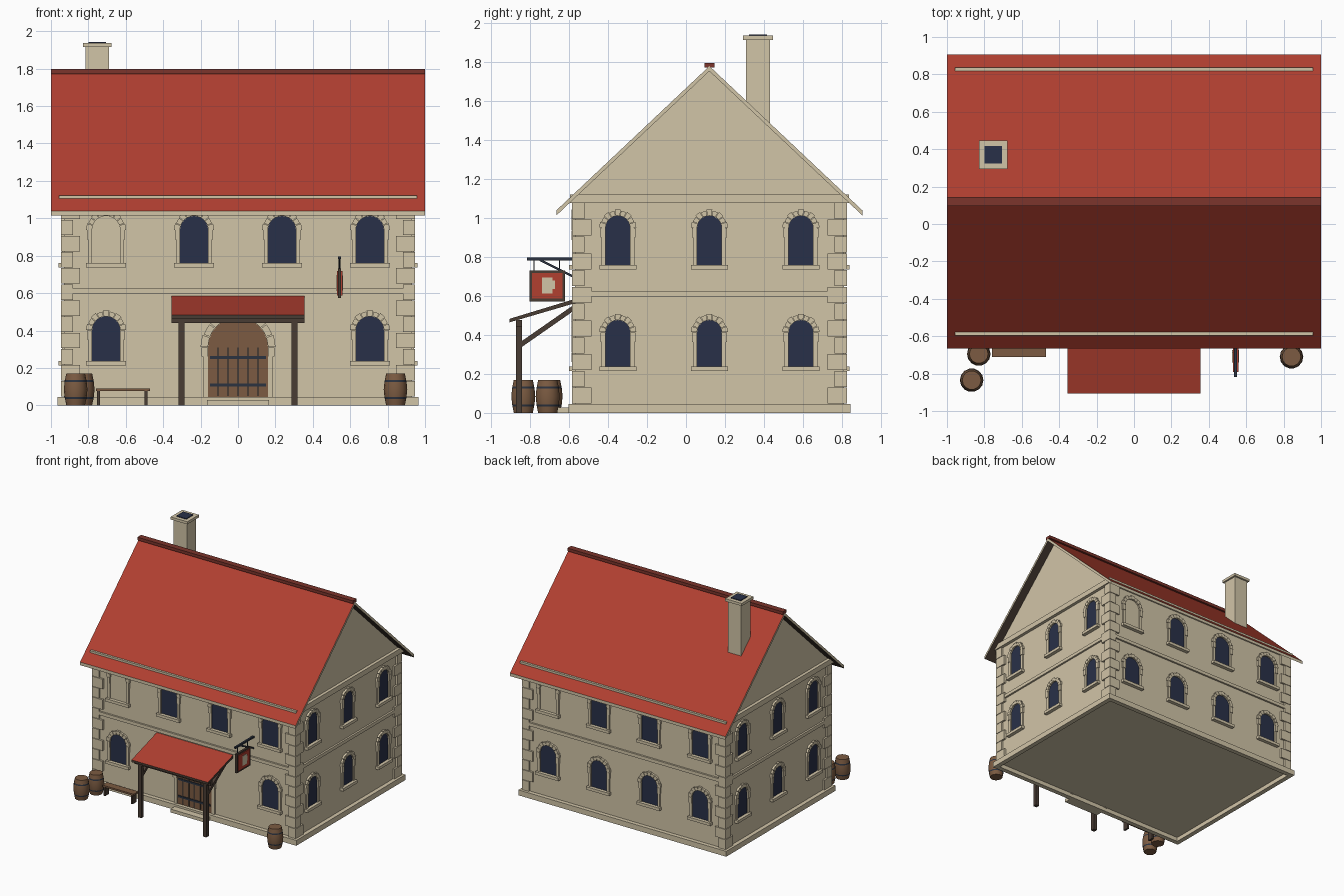
import bpy, bmesh
from math import cos, sin, pi
from mathutils import Matrix, Vector

if "Cube" in bpy.data.objects:
    bpy.data.objects.remove(bpy.data.objects["Cube"])


def colour(name, r, g, b):
    m = bpy.data.materials.new(name)
    m.use_nodes = True
    m.diffuse_color = (r, g, b, 1)
    m.node_tree.nodes["Principled BSDF"].inputs["Base Color"].default_value = (r, g, b, 1)
    return m


STONE = colour("pale stone", 0.64, 0.555, 0.39)
RED = colour("red roof tile", 0.44, 0.05, 0.03)
DARK_RED = colour("dark ridge tile", 0.2, 0.035, 0.025)
GLASS = colour("dark blue glass", 0.022, 0.03, 0.065)
WOOD = colour("brown wood", 0.2, 0.105, 0.054)
TIMBER = colour("dark timber", 0.066, 0.045, 0.034)
IRON = colour("dark iron", 0.024, 0.032, 0.05)

MID = 0.12                # centre of the house in y
HX, HY = 0.93, 0.69       # half sizes of the walls
RIDGE, SLOPE = 1.78, 0.943


def finish(name, bm, *mats):
    bmesh.ops.recalc_face_normals(bm, faces=bm.faces)
    me = bpy.data.meshes.new(name)
    bm.to_mesh(me)
    bm.free()
    for m in mats:
        me.materials.append(m)
    ob = bpy.data.objects.new(name, me)
    bpy.context.collection.objects.link(ob)
    return ob


def prisms(name, solids, mat, M=Matrix(), top=None, under=None):
    """Extrude outlines (points, near, far) in frame M; top and under colour sloping faces."""
    bm = bmesh.new()
    for pts, near, far in solids:
        a = [bm.verts.new(M @ Vector((u, v, near))) for u, v in pts]
        b = [bm.verts.new(M @ Vector((u, v, far))) for u, v in pts]
        bm.faces.new(a)
        bm.faces.new(b)
        for i in range(len(pts)):
            j = (i + 1) % len(pts)
            bm.faces.new((a[i], a[j], b[j], b[i]))
    bmesh.ops.recalc_face_normals(bm, faces=bm.faces)
    if top:
        for f in bm.faces:
            f.material_index = 1 if f.normal.z > 0.3 else 2 if f.normal.z < -0.3 else 0
    return finish(name, bm, mat, *([top, under] if top else []))


def rect(u0, u1, v0, v1):
    return [(u0, v0), (u1, v0), (u1, v1), (u0, v1)]


def box(name, x, y, z, mat):
    return prisms(name, [(rect(*x, *y), *z)], mat)


def beam(name, a, b, w, mat):
    a, b = Vector(a), Vector(b)
    M = Matrix.Translation(a) @ (b - a).to_track_quat('Z', 'Y').to_matrix().to_4x4()
    return prisms(name, [(rect(-w / 2, w / 2, -w / 2, w / 2), 0, (b - a).length)], mat, M)


def arc(u, z, r, start=0.0, end=pi, n=12):
    return [(u + r * cos(start + (end - start) * i / n),
             z + r * sin(start + (end - start) * i / n)) for i in range(n + 1)]


def arch(u, z0, spring, r):
    return [(u - r, z0), (u + r, z0)] + arc(u, spring, r)


def surround(name, u, z0, spring, r, w, M):
    """Jambs and wedge-shaped arch stones around an opening."""
    solids = [(rect(u + s * r, u + s * (r + w * 0.8), z0, spring), -0.01, 0.012) for s in (-1, 1)]
    n = 9
    for i in range(n):
        a, b = pi * i / n + 0.015, pi * (i + 1) / n - 0.015
        out = r + w + (0.005 if i % 2 == 0 else 0)
        solids.append((arc(u, spring, r, a, b, 2) + arc(u, spring, out, b, a, 2), -0.01, 0.017))
    for s in (-1, 1):
        solids.append((rect(u + s * r, u + s * (r + w), spring - 0.05, spring), -0.01, 0.017))
    prisms(name, solids, STONE, M)


def window(name, u, z0, top, r, M, blind=False):
    spring = top - r
    surround(name + "_surround", u, z0, spring, r, 0.027, M)
    prisms(name + "_pane", [(arch(u, z0, spring, r), -0.005, 0.003)], STONE if blind else GLASS, M)
    prisms(name + "_sill", [(rect(u - r - 0.032, u + r + 0.032, z0 - 0.024, z0), -0.01, 0.03)], STONE, M)


def wall_frame(turn, dist):
    """Frame with u along the wall, v up and w outwards."""
    face = Matrix(((1, 0, 0, 0), (0, 0, -1, -dist), (0, 1, 0, 0), (0, 0, 0, 1)))
    return Matrix.Translation((0, MID, 0)) @ Matrix.Rotation(turn * pi / 2, 4, 'Z') @ face


ALONG_X = Matrix(((0, 0, 1, 0), (1, 0, 0, MID), (0, 1, 0, 0), (0, 0, 0, 1)))

# Walls with gables reaching into the roof slab; the floor is raised inside the plinth
FLOOR = 0.035
shoulder = RIDGE - SLOPE * HY - 0.02
prisms("walls", [([(-HY, FLOOR), (HY, FLOOR), (HY, shoulder), (0, RIDGE - 0.02), (-HY, shoulder)], -HX, HX)],
       STONE, ALONG_X)


# Plinth ring, string course and cornice
def band(name, out, z0, z1):
    box(name, (-HX - out, HX + out), (MID - HY - out, MID + HY + out), (z0, z1), STONE)


for turn in range(4):
    dist, half = ((HY, HX), (HX, HY))[turn % 2]
    prisms("plinth", [(rect(-half - 0.034, half + 0.034, 0, 0.045), -0.005, 0.034)], STONE,
           wall_frame(turn, dist))
band("string_course", 0.015, 0.597, 0.625)
band("cornice", 0.026, 1.078, 1.122)

# Corner stones, alternating long and short
COURSES = 12
step = (1.08 - 0.045) / COURSES
for sx in (-1, 1):
    for sy in (-1, 1):
        stones = []
        for i in range(COURSES):
            lx, ly = (0.1, 0.065) if i % 2 else (0.065, 0.1)
            x, y = sx * (HX + 0.016), MID + sy * (HY + 0.016)
            z = 0.045 + i * step
            stones.append((rect(x, x - sx * lx, y, y - sy * ly), z + 0.002, z + step - 0.002))
        prisms("corner_stones", stones, STONE)

# Windows on all four sides; one upper opening is walled up on each long side
for turn in range(4):
    long_side = turn % 2 == 0
    M = wall_frame(turn, HY if long_side else HX)
    places = (-0.705, -0.235, 0.235, 0.705) if long_side else (-0.47, 0, 0.47)
    r = 0.075 if long_side else 0.063
    for u in places:
        window("upper_window", u, 0.76, 1.012, r, M, long_side and u == places[0])
        if turn or abs(u) > 0.5:
            window("lower_window", u, 0.238, 0.476, r, M)

# Roof: slab with stone edges, tiled above and timber below, and ridge tiles
EDGE = 0.785
eave = RIDGE - SLOPE * EDGE
prisms("roof", [([(-EDGE, eave), (0, RIDGE), (EDGE, eave), (EDGE, eave - 0.026),
                  (0, RIDGE - 0.026), (-EDGE, eave - 0.026)], -1, 1)], STONE, ALONG_X, RED, TIMBER)
box("ridge_tiles", (-1, 1), (MID - 0.025, MID + 0.025), (1.772, 1.797), DARK_RED)

# Chimney
cx, cy = -0.753, 0.37


def stack(name, half, z0, z1, mat):
    box(name, (cx - half, cx + half), (cy - half, cy + half), (z0, z1), mat)


stack("chimney", 0.062, 1.4, 1.92, STONE)
stack("chimney_cap", 0.077, 1.915, 1.937, STONE)
stack("chimney_flue", 0.046, 1.93, 1.943, GLASS)

# Door with bars, iron straps, stone arch and step
M = wall_frame(0, HY)
surround("door_surround", 0, 0.03, 0.31, 0.16, 0.035, M)
prisms("door", [(arch(0, 0.03, 0.31, 0.16), -0.005, 0.006)], WOOD, M)
bars = [(rect(u - 0.005, u + 0.005, 0.05, 0.31), 0.005, 0.01) for u in (-0.107, -0.053, 0, 0.053, 0.107)]
prisms("door_bars", bars, TIMBER, M)
straps = [(rect(-0.15, 0.15, z - 0.008, z + 0.008), 0.005, 0.013) for z in (0.11, 0.255)]
prisms("door_straps", straps, IRON, M)
box("door_step", (-0.165, 0.165), (-0.66, -0.57), (0, 0.028), STONE)

# Porch canopy on posts
porch = ALONG_X @ Matrix.Translation((-MID, 0, 0))
prisms("porch_roof", [([(-0.905, 0.483), (-0.57, 0.585), (-0.57, 0.563), (-0.905, 0.465)], -0.355, 0.355)],
       TIMBER, porch, RED, TIMBER)
box("porch_beam", (-0.355, 0.355), (-0.872, -0.842), (0.44, 0.478), TIMBER)
for s in (-1, 1):
    x = s * 0.302
    box("porch_post", (x - 0.016, x + 0.016), (-0.873, -0.841), (0, 0.47), TIMBER)
    beam("porch_brace", (x, -0.855, 0.345), (x, -0.575, 0.54), 0.025, TIMBER)

# Hanging sign on an iron bracket
sign_x = 0.543


def sign_plate(name, y0, y1, z0, z1, half, mat):
    box(name, (sign_x - half, sign_x + half), (y0, y1), (z0, z1), mat)


sign_plate("sign_frame", -0.803, -0.622, 0.573, 0.732, 0.009, TIMBER)
sign_plate("sign_panel", -0.79, -0.635, 0.587, 0.718, 0.015, RED)
sign_plate("sign_emblem", -0.74, -0.685, 0.613, 0.695, 0.018, STONE)
sign_plate("sign_emblem_side", -0.685, -0.673, 0.635, 0.68, 0.018, STONE)
sign_plate("sign_bracket", -0.817, -0.57, 0.783, 0.797, 0.008, IRON)
beam("bracket_brace", (sign_x, -0.75, 0.785), (sign_x, -0.57, 0.695), 0.012, IRON)
for y in (-0.78, -0.65):
    sign_plate("sign_hanger", y - 0.003, y + 0.003, 0.73, 0.79, 0.003, IRON)

# Bench
box("bench_seat", (-0.76, -0.47), (-0.712, -0.65), (0.076, 0.09), WOOD)
for x in (-0.755, -0.5):
    box("bench_leg", (x, x + 0.016), (-0.705, -0.657), (0, 0.077), TIMBER)


# Barrels: turned staves with iron hoops
def barrel(x, y, sides=14):
    profile = [(0.05, 0), (0.057, 0.034), (0.059, 0.044), (0.063, 0.085),
               (0.059, 0.126), (0.057, 0.136), (0.05, 0.17)]
    bm = bmesh.new()
    rings = [[bm.verts.new((x + r * cos(2 * pi * i / sides), y + r * sin(2 * pi * i / sides), z))
              for i in range(sides)] for r, z in profile]
    for k in range(len(rings) - 1):
        for i in range(sides):
            j = (i + 1) % sides
            f = bm.faces.new((rings[k][i], rings[k][j], rings[k + 1][j], rings[k + 1][i]))
            f.material_index = int(k in (1, 4))
    bm.faces.new(rings[0])
    bm.faces.new(rings[-1])
    ob = finish("barrel", bm, WOOD, IRON)
    bpy.ops.object.select_all(action='DESELECT')
    ob.select_set(True)
    bpy.context.view_layer.objects.active = ob
    bpy.ops.object.shade_smooth_by_angle()


for x, y in ((-0.83, -0.695), (-0.868, -0.835), (0.842, -0.71)):
    barrel(x, y)
